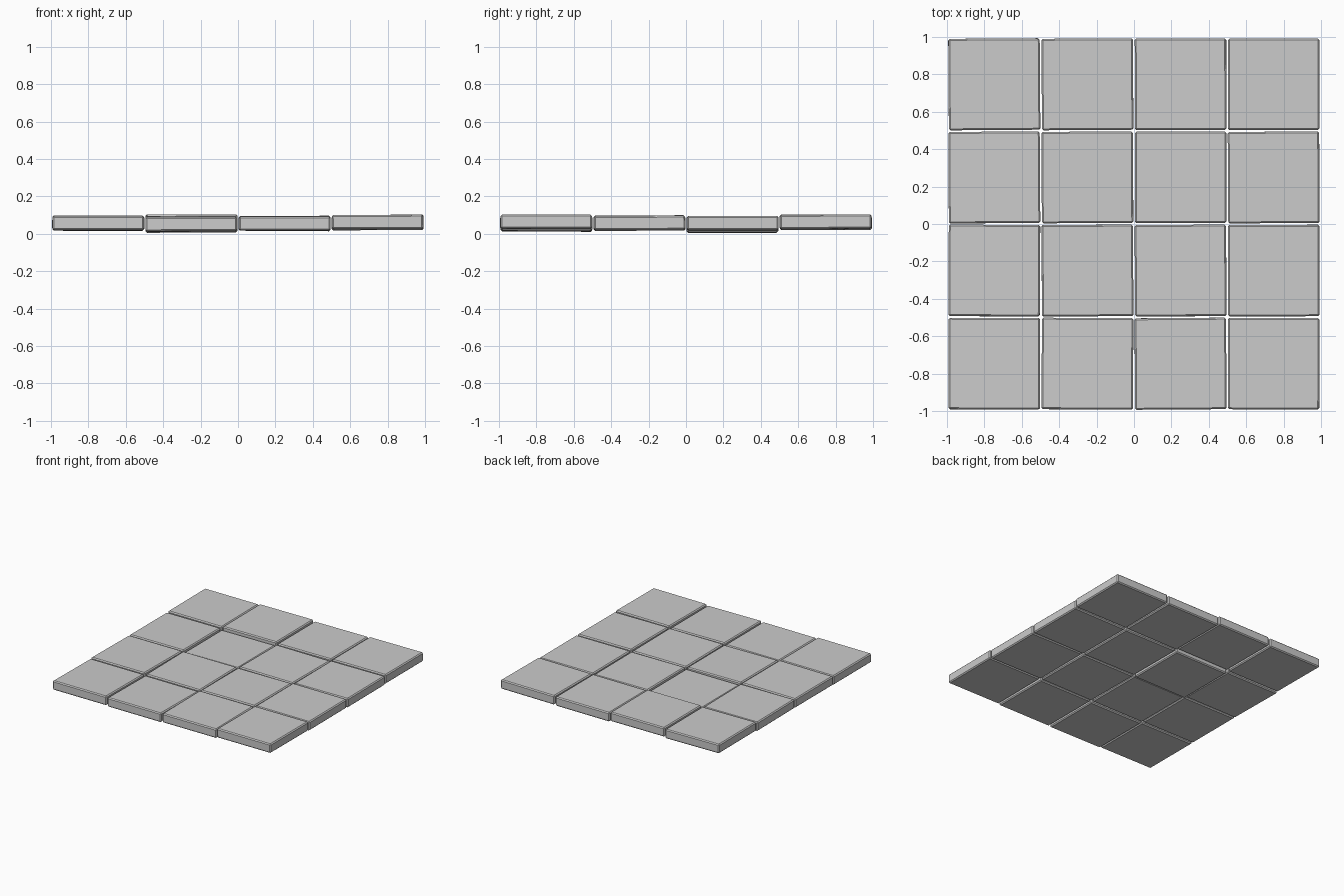
import bpy, bmesh, random
from math import radians
from mathutils import Matrix, Vector

if "Cube" in bpy.data.objects:
    bpy.data.objects.remove(bpy.data.objects["Cube"])

random.seed(4)
PITCH, SIZE, THICK = 0.498, 0.489, 0.075

# Centre height of each slab: rows front to back, columns left to right
heights = [
    [0.056, 0.050, 0.056, 0.064],
    [0.058, 0.055, 0.056, 0.060],
    [0.055, 0.044, 0.054, 0.057],
    [0.060, 0.066, 0.058, 0.063],
]


def slab(name, x, y, z):
    """One chamfered paving slab, laid slightly unevenly."""
    bm = bmesh.new()
    bmesh.ops.create_cube(bm, size=1)
    bmesh.ops.scale(bm, vec=Vector((SIZE, SIZE, THICK)), verts=bm.verts)
    bmesh.ops.bevel(bm, geom=bm.edges[:], offset=0.008, segments=1,
                    profile=0.5, affect='EDGES')
    tilt = lambda a: radians(random.uniform(-a, a))
    rot = (Matrix.Rotation(tilt(0.5), 4, 'Z')
           @ Matrix.Rotation(tilt(0.4), 4, 'X')
           @ Matrix.Rotation(tilt(0.4), 4, 'Y'))
    bm.transform(Matrix.Translation((x, y, z)) @ rot)
    mesh = bpy.data.meshes.new(name)
    bm.to_mesh(mesh)
    bm.free()
    bpy.context.collection.objects.link(bpy.data.objects.new(name, mesh))


# Four by four floor of slabs
for r, row in enumerate(heights):
    for c, z in enumerate(row):
        slab(f"floor_slab_{r + 1}_{c + 1}", (c - 1.5) * PITCH, (r - 1.5) * PITCH, z)
